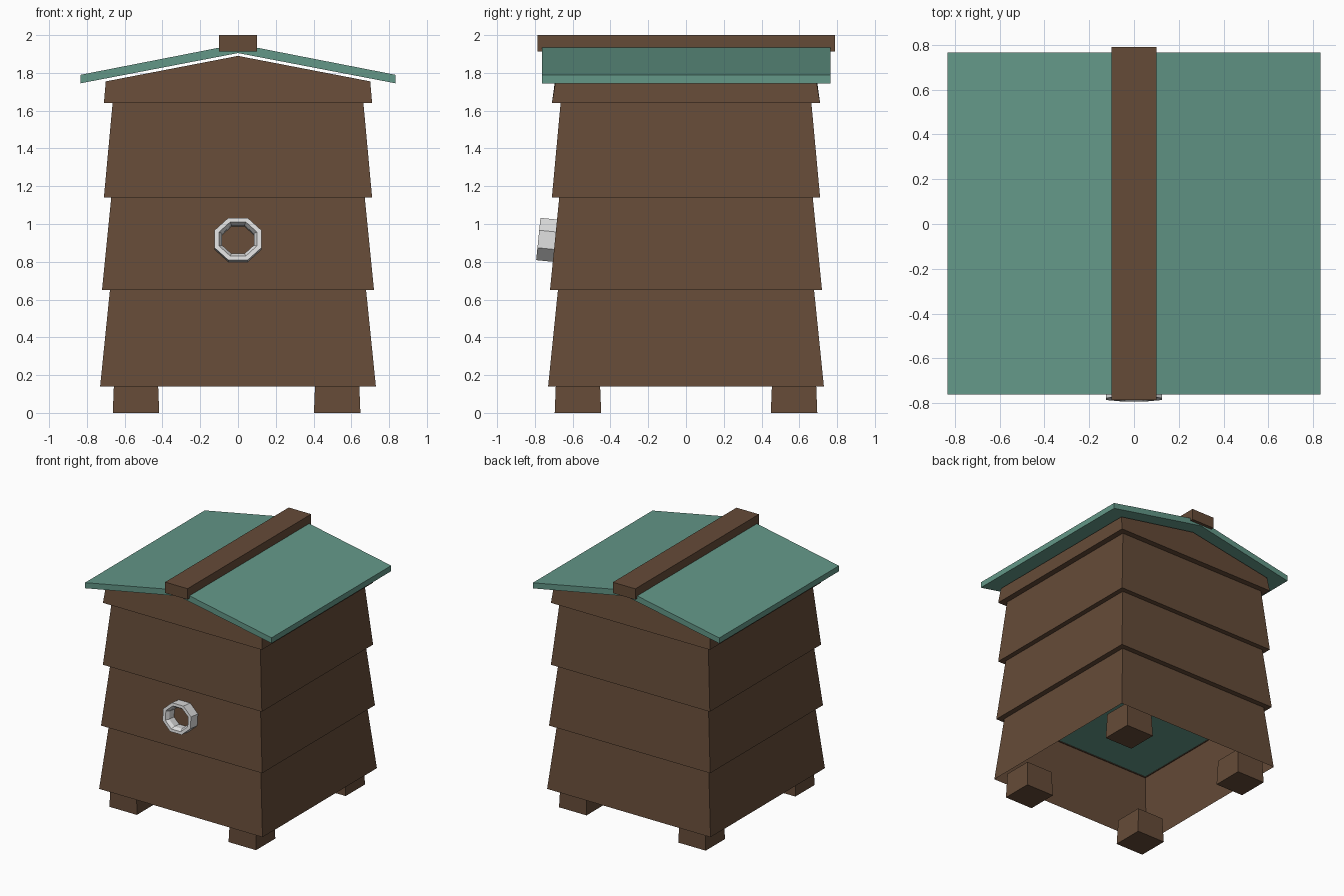
import bpy, bmesh, math
from mathutils import Matrix

if "Cube" in bpy.data.objects:
    bpy.data.objects.remove(bpy.data.objects["Cube"])


def material(name, rgb):
    m = bpy.data.materials.new(name)
    m.diffuse_color = (*rgb, 1)
    m.use_nodes = True
    m.node_tree.nodes["Principled BSDF"].inputs["Base Color"].default_value = m.diffuse_color
    return m


WOOD = material("brown wood", (0.130, 0.070, 0.039))
TEAL = material("teal paint", (0.125, 0.310, 0.245))
WHITE = material("pale grey", (0.75, 0.75, 0.75))


def make(name, verts, faces, *mats):
    me = bpy.data.meshes.new(name)
    me.from_pydata(verts, [], faces)
    bm = bmesh.new()
    bm.from_mesh(me)
    bmesh.ops.recalc_face_normals(bm, faces=bm.faces)
    bm.to_mesh(me)
    bm.free()
    for m in mats:
        me.materials.append(m)
    ob = bpy.data.objects.new(name, me)
    bpy.context.collection.objects.link(ob)
    return ob


def square(h, z, cx=0, cy=0):
    return [(cx + sx * h, cy + sy * h, z) for sx, sy in ((-1, -1), (1, -1), (1, 1), (-1, 1))]


def skin(n, rings):
    """Quads joining consecutive rings of n points."""
    return [(r * n + i, r * n + (i + 1) % n, (r + 1) * n + (i + 1) % n, (r + 1) * n + i)
            for r in range(rings - 1) for i in range(n)]


# Lowest tier: open below, with a teal ceiling inside
box = make("lower_tier", square(0.73, 0.14) + square(0.677, 0.66),
           skin(4, 2) + [(4, 5, 6, 7)], WOOD, TEAL)
for f in box.data.polygons:
    if abs(f.normal.z) > 0.9:
        f.material_index = 1

# Upper tiers: tapered walls with a small overhanging ledge underneath
for name, hb, zb, ht, zt in (("middle_tier", 0.72, 0.65, 0.67, 1.15),
                             ("upper_tier", 0.71, 1.14, 0.663, 1.65)):
    make(name, square(hb - 0.05, zb) + square(hb, zb) + square(ht, zt), skin(4, 3), WOOD)

# Gable band under the roof
verts = square(0.655, 1.64) + square(0.71, 1.64)
verts += [(-0.70, -0.69, 1.755), (0.70, -0.69, 1.755), (0.70, 0.69, 1.755), (-0.70, 0.69, 1.755),
          (0, -0.675, 1.89), (0, 0.675, 1.89)]
make("gable_band", verts, skin(4, 2) + [(4, 5, 9, 12, 8), (5, 6, 10, 9), (6, 7, 11, 13, 10),
                                        (7, 4, 8, 11), (8, 12, 13, 11), (9, 10, 13, 12)], WOOD)

# Pitched roof slab
profile = [(-0.833, 1.745), (0, 1.905), (0.833, 1.745), (0.833, 1.79), (0, 1.953), (-0.833, 1.79)]
make("roof", [(x, y, z) for y in (-0.762, 0.765) for x, z in profile],
     skin(6, 2) + [(0, 1, 4, 5), (1, 2, 3, 4), (6, 7, 10, 11), (7, 8, 9, 10)], TEAL)

# Ridge beam
verts = [(x, y, z) for z in (1.912, 2.0)
         for x, y in ((-0.1, -0.787), (0.1, -0.787), (0.1, 0.79), (-0.1, 0.79))]
make("ridge_beam", verts, skin(4, 2) + [(0, 1, 2, 3), (4, 5, 6, 7)], WOOD)

# Four feet
for i, cx in enumerate((-0.54, 0.525)):
    for j, cy in enumerate((-0.572, 0.572)):
        make(f"foot_{i}{j}", square(0.123, 0, cx, cy) + square(0.115, 0.2, cx, cy),
             skin(4, 2) + [(0, 1, 2, 3), (4, 5, 6, 7)], WOOD)

# Octagonal entrance ring: wall, front rim, inner bevel, bore
verts = []
for r, y in ((0.128, 0.06), (0.128, -0.056), (0.103, -0.056), (0.086, -0.03), (0.086, 0.06)):
    for k in range(8):
        a = math.radians(22.5 + 45 * k)
        verts.append((r * 1.05 * math.cos(a), y, r * 0.95 * math.sin(a)))
ring = make("entrance_ring", verts, skin(8, 5), WHITE)
ring.matrix_world = Matrix.Translation((0, -0.726, 0.915)) @ Matrix.Rotation(math.radians(-5.8), 4, 'X')
